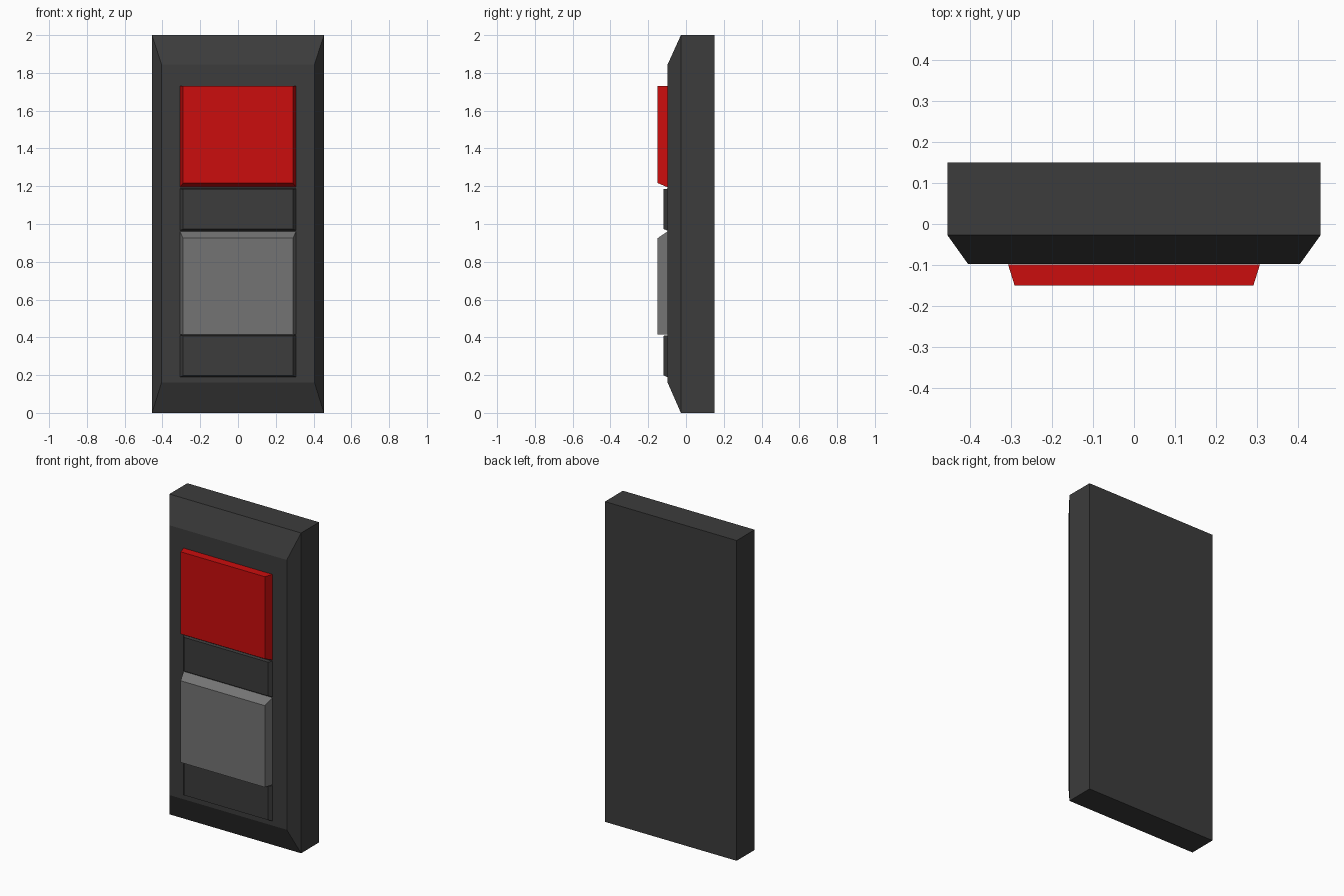
import bpy

cube = bpy.data.objects.get("Cube")
if cube:
    bpy.data.objects.remove(cube, do_unlink=True)


def material(name, colour):
    mat = bpy.data.materials.new(name)
    mat.use_nodes = True
    mat.diffuse_color = (*colour, 1)
    mat.node_tree.nodes["Principled BSDF"].inputs["Base Color"].default_value = (*colour, 1)
    return mat


charcoal = material("charcoal plastic", (0.045, 0.045, 0.045))
red = material("red plastic", (0.6, 0.004, 0.004))
grey = material("grey plastic", (0.175, 0.175, 0.175))


def stacked_block(name, mat, sections):
    """Join rectangles (half width, bottom, top, y), listed back to front."""
    verts = []
    for w, low, high, y in sections:
        verts += [(-w, y, low), (w, y, low), (w, y, high), (-w, y, high)]
    last = len(verts) - 4
    faces = [(3, 2, 1, 0), tuple(range(last, last + 4))]
    for start in range(0, last, 4):
        for i in range(4):
            j = (i + 1) % 4
            faces.append((start + i, start + j, start + 4 + j, start + 4 + i))
    mesh = bpy.data.meshes.new(name)
    mesh.from_pydata(verts, [], faces)
    mesh.materials.append(mat)
    obj = bpy.data.objects.new(name, mesh)
    bpy.context.collection.objects.link(obj)
    return obj


# Housing with a bevelled front
stacked_block("housing", charcoal, [
    (0.455, 0, 2, 0.15), (0.455, 0, 2, -0.027), (0.405, 0.16, 1.845, -0.097)])

# Rocker buttons: each has one sloped and one straight horizontal edge
back, front, plate = -0.099, -0.15, -0.118
wide, narrow = 0.307, 0.291
stacked_block("upper_button", red, [
    (wide, 1.195, 1.73, back), (narrow, 1.217, 1.73, front)])
stacked_block("lower_button", grey, [
    (wide, 0.415, 0.96, back), (narrow, 0.925, 0.415, front)][:1]
    + [(narrow, 0.415, 0.925, front)])

# Low filler plates below each button
for name, low, high in (("upper_plate", 0.965, 1.187), ("lower_plate", 0.19, 0.411)):
    stacked_block(name, charcoal, [
        (wide, low, high, back), (narrow, low + 0.008, high - 0.003, plate)])
